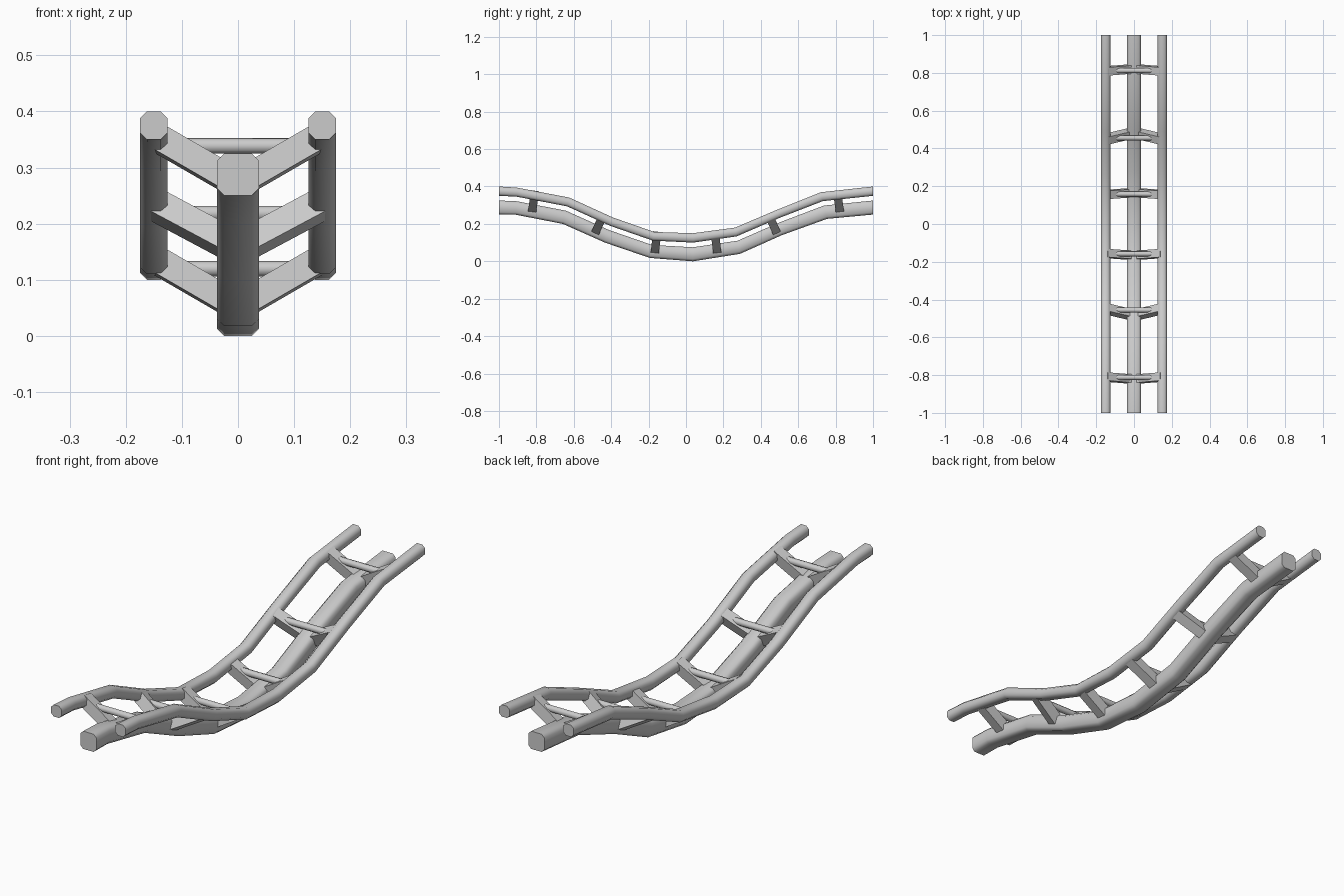
import bpy, bmesh, math
from mathutils import Matrix, Vector

if "Cube" in bpy.data.objects:
    bpy.data.objects.remove(bpy.data.objects["Cube"])

# Side profile (y, z): underside of the spine and matching top of the rails
LOW = [(-1, .25), (-.91, .249), (-.658, .2), (-.433, .1), (-.193, .018),
       (.037, 0), (.289, .04), (.513, .14), (.754, .227), (1, .25)]
HIGH = [(-1, .4), (-.904, .394), (-.625, .341), (-.39, .234), (-.17, .157),
        (.037, .15), (.262, .18), (.49, .277), (.72, .369), (1, .4)]


def finish(name, bm, smooth=False):
    bmesh.ops.recalc_face_normals(bm, faces=bm.faces)
    mesh = bpy.data.meshes.new(name)
    bm.to_mesh(mesh)
    bm.free()
    ob = bpy.data.objects.new(name, mesh)
    bpy.context.collection.objects.link(ob)
    if smooth:
        bpy.ops.object.select_all(action='DESELECT')
        ob.select_set(True)
        bpy.context.view_layer.objects.active = ob
        bpy.ops.object.shade_smooth_by_angle(angle=math.radians(50))
    return ob


def beam(name, x, half_w, v0, v1, cut):
    """Sweep a chamfered square along the profile; v is height between LOW and HIGH."""
    bm = bmesh.new()
    mid, h = (v0 + v1) / 2, (v1 - v0) / 2
    a, b = half_w - cut, h - cut / .15
    section = [(a, -h), (half_w, -b), (half_w, b), (a, h),
               (-a, h), (-half_w, b), (-half_w, -b), (-a, -h)]
    rings = []
    for lo, hi in zip(LOW, HIGH):
        lo, hi = Vector((0, *lo)), Vector((0, *hi))
        rings.append([bm.verts.new(lo.lerp(hi, mid + dv) + Vector((x + dx, 0, 0)))
                      for dx, dv in section])
    for r, s in zip(rings, rings[1:]):
        for i in range(8):
            j = (i + 1) % 8
            bm.faces.new((r[i], r[j], s[j], s[i]))
    bm.faces.new(rings[0])
    bm.faces.new(rings[-1])
    return finish(name, bm, True)


# Central spine and the two rails
beam("spine", 0, .037, 0, .5, .0125)
for side, label in ((-1, "left"), (1, "right")):
    beam(label + "_rail", side * .15, .0245, .667, 1, .012)

# Cross ties: slanted arms from spine to rails, plus a round crossbar
TIES = [(.818, .299, 8), (.472, .182, 24), (.163, .08, 7)]
for n, (y, z, tilt) in enumerate(TIES):
    for end, where in ((-1, "front"), (1, "back")):
        frame = (Matrix.Translation((0, end * y, z))
                 @ Matrix.Rotation(math.radians(end * tilt), 4, 'X')
                 @ Matrix.Translation((0, 0, -.029)))
        for side, label in ((-1, "left"), (1, "right")):
            bm = bmesh.new()
            length = .174
            bmesh.ops.create_cube(bm, size=1, matrix=frame
                                  @ Matrix.Rotation(-side * math.radians(30.3), 4, 'Y')
                                  @ Matrix.Translation((side * length / 2, 0, 0))
                                  @ Matrix.Diagonal((length, .044, .047, 1)))
            finish(f"{where}_{label}_tie_arm_{n + 1}", bm)
        bm = bmesh.new()
        bmesh.ops.create_cone(bm, cap_ends=True, segments=8, radius1=.014, radius2=.014,
                              depth=.23, matrix=frame
                              @ Matrix.Translation((0, 0, .069))
                              @ Matrix.Rotation(math.pi / 2, 4, 'Y'))
        finish(f"{where}_crossbar_{n + 1}", bm, True)
